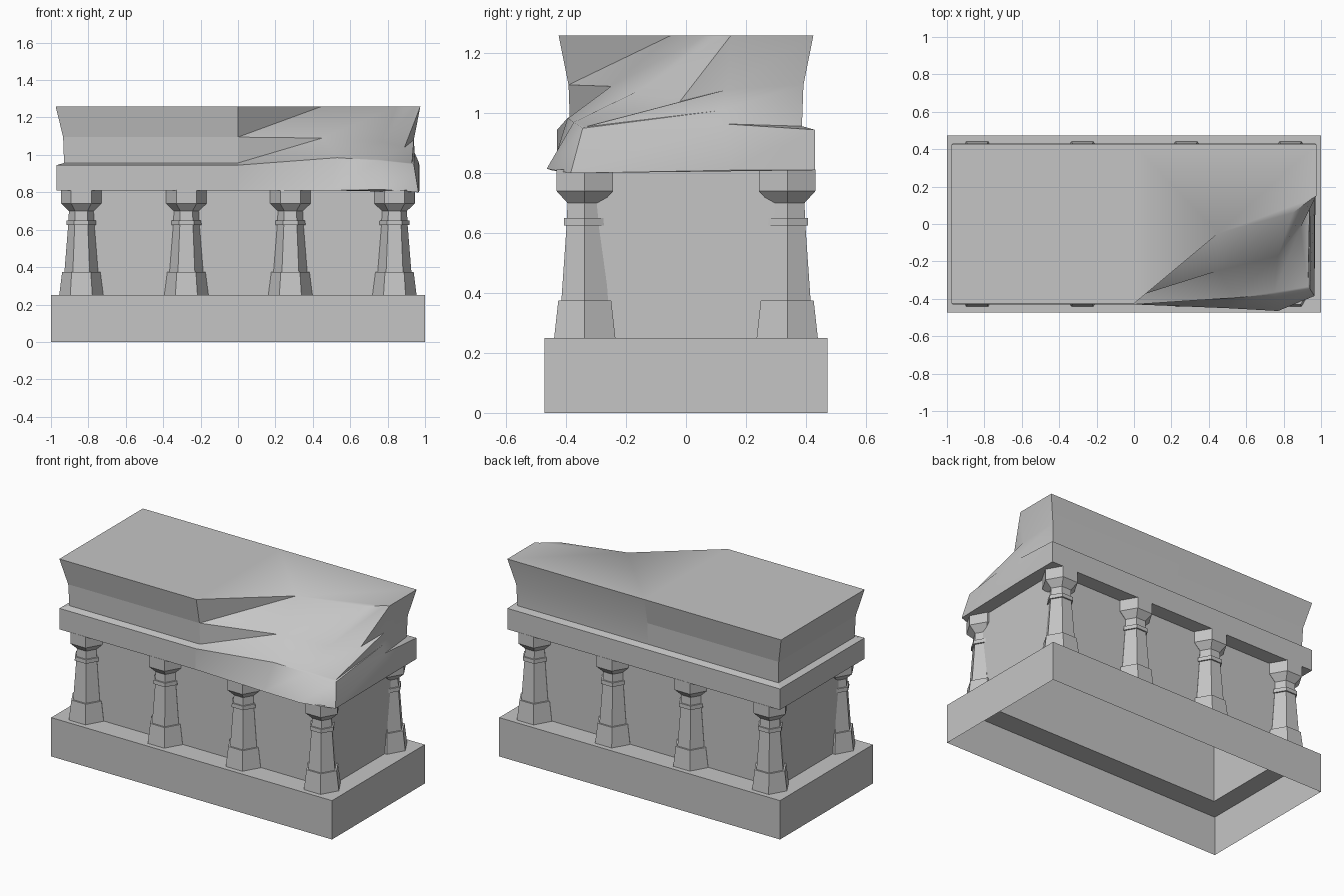
import bpy, bmesh, math

cube = bpy.data.objects.get("Cube")
if cube:
    bpy.data.objects.remove(cube, do_unlink=True)

stone = bpy.data.materials.new("grey_stone")
stone.use_nodes = True
GREY = (0.56, 0.56, 0.56, 1)
stone.diffuse_color = GREY
stone.node_tree.nodes["Principled BSDF"].inputs["Base Color"].default_value = GREY


def loft(name, rings, bottom=(), top=(), triangles=False):
    """Skin a stack of closed rings; caps are lists of index runs into a ring."""
    bm = bmesh.new()
    rows = [[bm.verts.new(p) for p in ring] for ring in rings]
    count = len(rows[0])
    for low, high in zip(rows, rows[1:]):
        for i in range(count):
            j = (i + 1) % count
            if triangles:
                bm.faces.new((low[i], low[j], high[j]))
                bm.faces.new((low[i], high[j], high[i]))
            else:
                bm.faces.new((low[i], low[j], high[j], high[i]))
    for cap in bottom:
        bm.faces.new([rows[0][i] for i in reversed(cap)])
    for cap in top:
        bm.faces.new([rows[-1][i] for i in cap])
    mesh = bpy.data.meshes.new(name)
    bm.to_mesh(mesh)
    bm.free()
    mesh.materials.append(stone)
    obj = bpy.data.objects.new(name, mesh)
    bpy.context.collection.objects.link(obj)
    return obj


def rectangle(hx, hy, z):
    return [(-hx, -hy, z), (hx, -hy, z), (hx, hy, z), (-hx, hy, z)]


def hexagon(cx, cy, r, z):
    return [(cx + r * math.cos(k * math.pi / 3), cy + r * math.sin(k * math.pi / 3), z)
            for k in range(6)]


# Hollow plinth with a ledge, and the chamber walls rising from its opening
WALL_X, WALL_Y = 0.88, 0.335
loft("plinth", [rectangle(1, 0.472, 0), rectangle(1, 0.472, 0.25),
                rectangle(WALL_X, WALL_Y, 0.25)])
loft("chamber_walls", [rectangle(WALL_X, WALL_Y, 0.25), rectangle(WALL_X, WALL_Y, 0.81)])

# Cutter that trims the columns where they meet the chamber
cutter = loft("chamber_cutter", [rectangle(WALL_X, WALL_Y, 0.1), rectangle(WALL_X, WALL_Y, 1)],
              bottom=[range(4)], top=[range(4)])
cutter.hide_render = True
cutter.hide_viewport = True
cutter.display_type = 'WIRE'

# Six-sided columns: (radius, height) profile with foot, shaft, collar and capital
column = [(0.118, 0.25), (0.102, 0.375), (0.09, 0.375), (0.07, 0.625), (0.08, 0.625),
          (0.079, 0.65), (0.069, 0.65), (0.066, 0.70), (0.108, 0.74), (0.108, 0.812)]
for side, y in (("front", -0.338), ("back", 0.338)):
    for n, x in enumerate((-0.838, -0.276, 0.28, 0.837)):
        obj = loft(f"{side}_column_{n + 1}", [hexagon(x, y, r, z) for r, z in column],
                   bottom=[range(6)], top=[range(6)])
        trim = obj.modifiers.new("trim_to_wall", 'BOOLEAN')
        trim.operation = 'DIFFERENCE'
        trim.solver = 'EXACT'
        trim.object = cutter

# Lid: slab, small step and flared block as (half length, half width, height)
profile = [(0.97, 0.43, 0.81), (0.97, 0.43, 0.945), (0.93, 0.387, 0.957),
           (0.935, 0.392, 1.095), (0.975, 0.425, 1.26)]


def sound(u, v):
    return [(u * hx, v * hy, z) for hx, hy, z in profile]


# Broken front corner: columns of points from the slab up to the rim of the dent
broken = [
    [(0.5, -0.45, 0.81), (0.53, -0.395, 0.985), (0.53, -0.385, 0.99),
     (0.45, -0.25, 1.09), (0.45, -0.05, 1.26)],
    [(0.77, -0.465, 0.815), (0.75, -0.375, 0.97), (0.75, -0.365, 0.975),
     (0.77, -0.17, 1.07), (0.85, 0.06, 1.26)],
    [(0.965, -0.385, 0.80), (0.94, -0.345, 0.95), (0.93, -0.335, 0.955),
     (0.89, -0.02, 1.04), (0.95, 0.135, 1.26)],
    [(0.97, 0.15, 0.81), (0.965, 0.12, 0.965), (0.945, 0.12, 1.01),
     (0.94, 0.14, 1.08), (0.975, 0.15, 1.26)],
]
stations = [sound(-1, -1), sound(0, -1), *broken, sound(1, 1), sound(0, 1), sound(-1, 1)]
caps = [(0, 1, 7, 8), range(1, 8)]
lid = loft("broken_lid", list(zip(*stations)), bottom=caps, top=caps, triangles=True)

# Worn half is smooth, intact half stays crisp
bpy.ops.object.select_all(action='DESELECT')
lid.select_set(True)
bpy.context.view_layer.objects.active = lid
bpy.ops.object.shade_smooth_by_angle(angle=math.radians(42))
for face in lid.data.polygons:
    if face.center.x < 0:
        face.use_smooth = False
